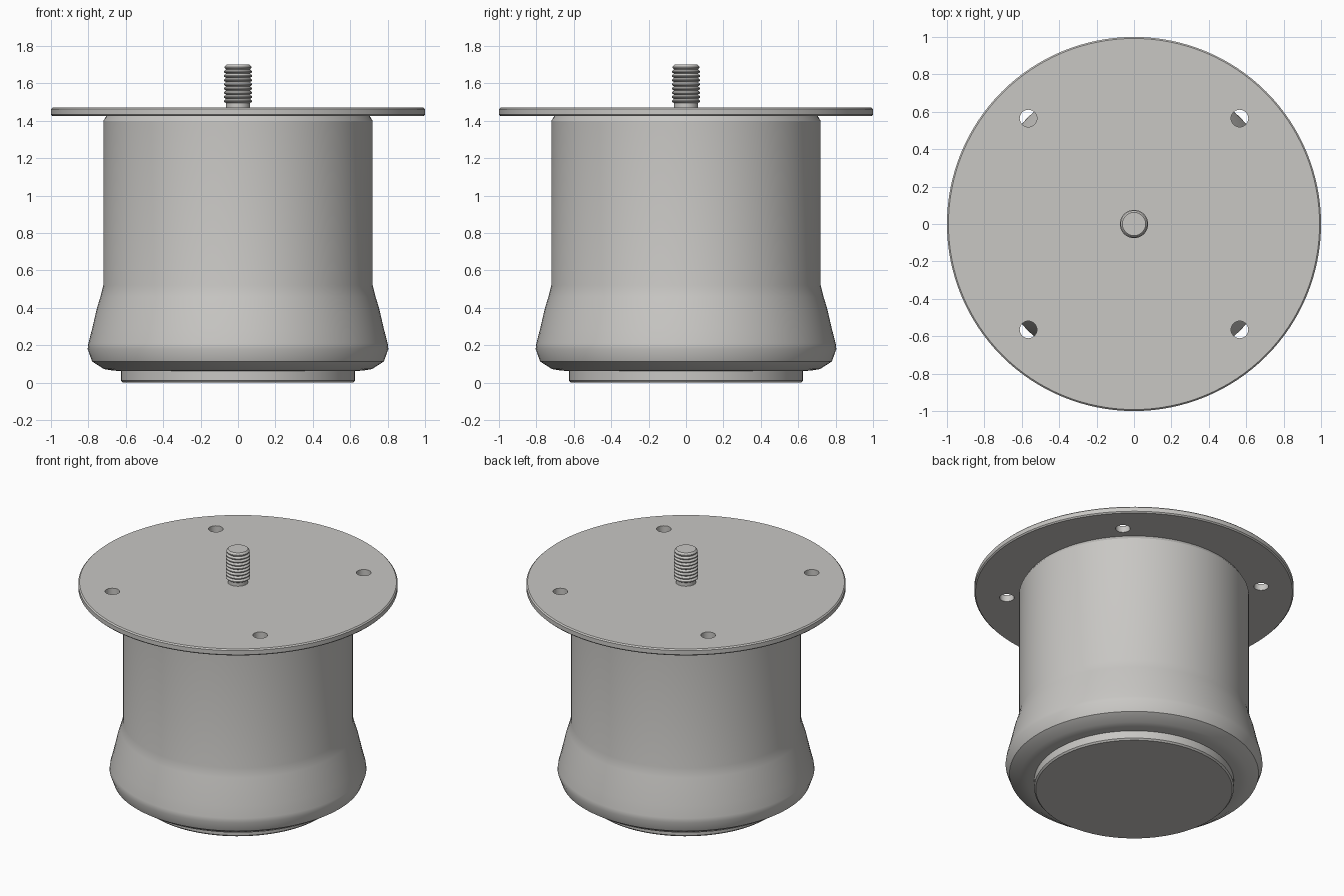
import bpy
import bmesh
import math

cube = bpy.data.objects.get("Cube")
if cube:
    bpy.data.objects.remove(cube, do_unlink=True)

# One warm grey metal for every part
grey = bpy.data.materials.new("warm grey metal")
grey.use_nodes = True
colour = (0.58, 0.57, 0.55, 1)
grey.diffuse_color = colour
grey.node_tree.nodes["Principled BSDF"].inputs["Base Color"].default_value = colour


def lathe(name, profile, sides, location=(0, 0, 0), angle=30):
    """Turn (radius, height) points, listed bottom to top, into a capped solid."""
    bm = bmesh.new()
    rings = []
    for r, z in profile:
        rings.append([bm.verts.new((r * math.cos(math.tau * i / sides),
                                    r * math.sin(math.tau * i / sides), z))
                      for i in range(sides)])
    for low, high in zip(rings, rings[1:]):
        for i in range(sides):
            j = (i + 1) % sides
            bm.faces.new((low[i], low[j], high[j], high[i]))
    bm.faces.new(rings[0][::-1])
    bm.faces.new(rings[-1])
    mesh = bpy.data.meshes.new(name)
    bm.to_mesh(mesh)
    bm.free()
    mesh.materials.append(grey)
    obj = bpy.data.objects.new(name, mesh)
    obj.location = location
    bpy.context.collection.objects.link(obj)
    smooth(obj, angle)
    return obj


def smooth(obj, angle):
    bpy.ops.object.select_all(action='DESELECT')
    obj.select_set(True)
    bpy.context.view_layer.objects.active = obj
    bpy.ops.object.shade_smooth_by_angle(angle=math.radians(angle))


# Foot disc with a slightly eased lower rim
lathe("foot_disc", [(0.615, 0), (0.625, 0.01), (0.625, 0.075)], 96)

# Body: straight barrel with a flared, rounded base
lathe("body", [(0.62, 0.062), (0.665, 0.064), (0.716, 0.072), (0.78, 0.113),
               (0.804, 0.18), (0.80, 0.21), (0.78, 0.287), (0.754, 0.4),
               (0.735, 0.46), (0.72, 0.52), (0.72, 1.4), (0.703, 1.427)], 96)

# Mounting plate with eased rims
plate = lathe("mounting_plate", [(0.992, 1.425), (1, 1.433), (1, 1.462), (0.992, 1.47)], 128)

# Four screw holes through the plate
for sx in (-1, 1):
    for sy in (-1, 1):
        cutter = lathe("hole_cutter", [(0.046, 1.3), (0.046, 1.6)], 32,
                       (0.565 * sx, 0.565 * sy, 0))
        cutter.hide_render = True
        cut = plate.modifiers.new("screw_hole", 'BOOLEAN')
        cut.object = cutter
        cut.solver = 'EXACT'
        bpy.context.view_layer.update()
        bpy.context.view_layer.objects.active = plate
        bpy.ops.object.modifier_apply(modifier=cut.name)
        bpy.data.objects.remove(cutter, do_unlink=True)
smooth(plate, 30)

# Threaded stud: plain neck, ridges, chamfered tip
core, crest, pitch, turns = 0.064, 0.076, 0.0225, 8
thread = [(core, 1.46), (core, 1.494)]
for n in range(turns):
    z = 1.494 + n * pitch
    thread += [(crest, z + pitch * 0.35), (crest, z + pitch * 0.6), (core, z + pitch)]
thread += [(0.072, 1.682), (0.072, 1.688), (0.062, 1.7)]
lathe("threaded_stud", thread, 48)
